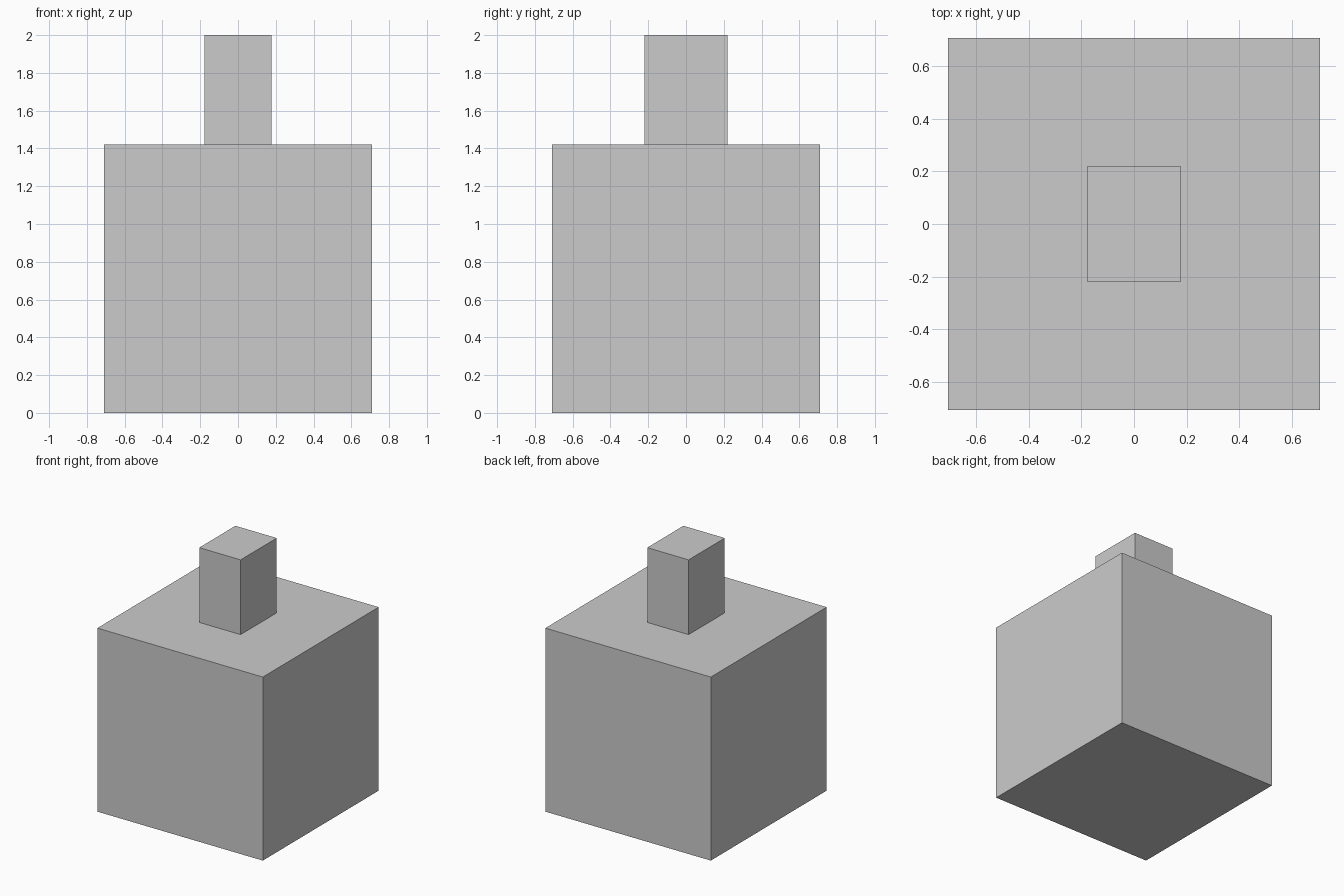
import bpy

if "Cube" in bpy.data.objects:
    bpy.data.objects.remove(bpy.data.objects["Cube"])


def box(name, size, z0):
    """Axis-aligned box centred on x and y, with its base at z0."""
    bpy.ops.mesh.primitive_cube_add(size=1, location=(0, 0, z0 + size[2] / 2))
    ob = bpy.context.object
    ob.name = name
    ob.scale = size
    bpy.ops.object.transform_apply(location=False, rotation=False, scale=True)
    return ob


BODY_HEIGHT = 1.421

# Large cubic body
box("body", (1.417, 1.417, BODY_HEIGHT), 0)

# Small upright block on top
box("top_block", (0.354, 0.442, 2 - BODY_HEIGHT), BODY_HEIGHT)
